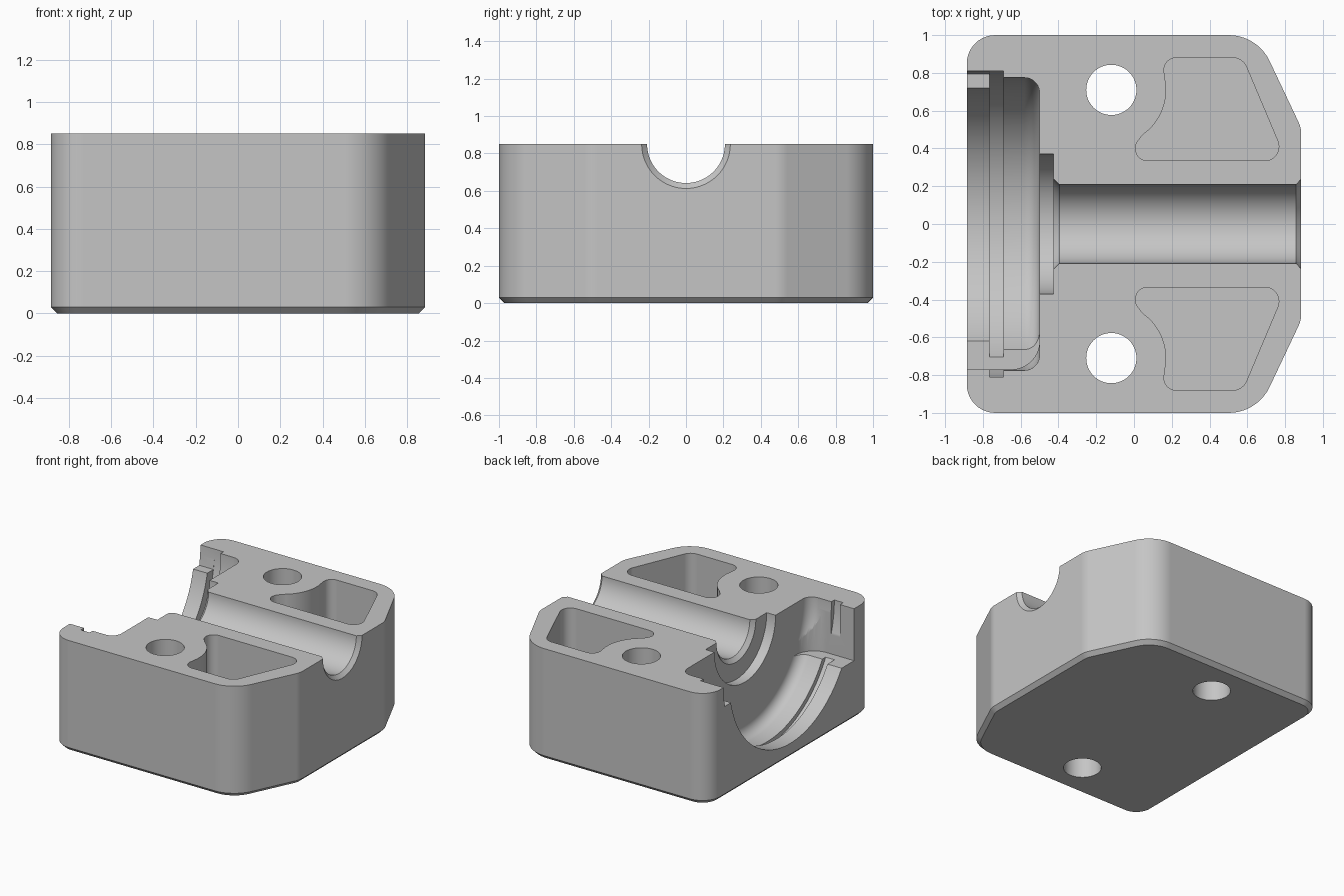
import bpy, bmesh, math
from mathutils import Vector, Matrix

if "Cube" in bpy.data.objects:
    bpy.data.objects.remove(bpy.data.objects["Cube"], do_unlink=True)

TOP = 0.85  # split plane, also the height of the bore axis

grey = bpy.data.materials.new("machined grey")
grey.use_nodes = True
grey.diffuse_color = (0.56, 0.56, 0.56, 1)
grey.node_tree.nodes["Principled BSDF"].inputs["Base Color"].default_value = (0.56, 0.56, 0.56, 1)


def rounded(corners, steps=10):
    """Outline from (x, y, radius) corners, each replaced by a tangent arc."""
    out = []
    n = len(corners)
    for i, (x, y, r) in enumerate(corners):
        p = Vector((x, y))
        if r == 0:
            out.append(p)
            continue
        a = (Vector(corners[i - 1][:2]) - p).normalized()
        b = (Vector(corners[(i + 1) % n][:2]) - p).normalized()
        half = a.angle(b) / 2
        centre = p + (a + b).normalized() * (r / math.sin(half))
        start = p + a * (r / math.tan(half)) - centre
        end = p + b * (r / math.tan(half)) - centre
        sweep = math.atan2(start.x * end.y - start.y * end.x, start.dot(end))
        for k in range(steps + 1):
            out.append(centre + Matrix.Rotation(sweep * k / steps, 2) @ start)
    return out


def finish(name, bm):
    bmesh.ops.recalc_face_normals(bm, faces=bm.faces)
    mesh = bpy.data.meshes.new(name)
    bm.to_mesh(mesh)
    bm.free()
    mesh.materials.append(grey)
    ob = bpy.data.objects.new(name, mesh)
    bpy.context.collection.objects.link(ob)
    return ob


def prism(name, outline, low, high, chamfer=0, along_x=False):
    """Extrude an outline along z, or a (y, z) outline along x."""
    bm = bmesh.new()
    place = (lambda p, h: (h, p[0], p[1])) if along_x else (lambda p, h: (p[0], p[1], h))
    base = bm.faces.new([bm.verts.new(place(p, low)) for p in outline])
    rim = list(base.edges)
    grown = bmesh.ops.extrude_face_region(bm, geom=[base], use_keep_orig=True)
    shift = Vector(place((0, 0), high - low))
    bmesh.ops.translate(bm, vec=shift, verts=[v for v in grown["geom"] if isinstance(v, bmesh.types.BMVert)])
    bmesh.ops.recalc_face_normals(bm, faces=bm.faces)
    if chamfer:
        bmesh.ops.bevel(bm, geom=rim, offset=chamfer, segments=1, affect='EDGES')
    return finish(name, bm)


def revolve(name, profile, segments=96):
    """Solid of revolution around the bore axis from (x, radius) points."""
    bm = bmesh.new()
    rings = []
    for x, r in profile:
        ring = []
        for k in range(segments):
            a = (k + 0.5) * math.tau / segments
            ring.append(bm.verts.new((x, r * math.cos(a), TOP + r * math.sin(a))))
        rings.append(ring)
    for low, high in zip(rings, rings[1:]):
        for k in range(segments):
            j = (k + 1) % segments
            bm.faces.new((low[k], low[j], high[j], high[k]))
    bm.faces.new(rings[0])
    bm.faces.new(rings[-1])
    return finish(name, bm)


# Block with rounded left corners, slanted right corners and a bottom chamfer
half = [(0.885, 0.51, 0.15), (0.653, 1, 0.24), (-0.885, 1, 0.15)]
body = prism("housing_half", rounded(half + [(x, -y, r) for x, y, r in reversed(half)]), 0, TOP, 0.03)

# Stepped bore with seal groove, filleted chamber and chamfered shaft channel
fillet = [(-0.58 + 0.08 * math.sin(a), 0.695 + 0.08 * math.cos(a))
          for a in [math.pi / 2 * k / 10 for k in range(11)]]
bore = [(-0.95, 0.736), (-0.765, 0.736), (-0.765, 0.81), (-0.69, 0.81), (-0.69, 0.775)]
bore += fillet
bore += [(-0.5, 0.37), (-0.425, 0.37), (-0.425, 0.238), (-0.395, 0.208),
         (0.857, 0.208), (0.885, 0.237), (0.95, 0.305)]
cutters = [revolve("bore_cutter", bore)]

# Deep side shelf and the lowered lip opposite it
shelf = rounded([(-0.95, 0, 0), (-0.95, -0.77, 0), (-0.5, -0.77, 0.15), (-0.5, 0, 0)])
cutters.append(prism("shelf_cutter", shelf, 0.452, 1))
lip = [(0, 0.70), (0.795, 0.70), (0.806, 0.775), (0.81, 0.85), (0.81, 1), (0, 1)]
cutters.append(prism("lip_cutter", lip, -0.95, -0.73, along_x=True))

# Bolt holes and lightening pockets on both sides
HOLE = Vector((-0.12, 0.71))


def arc(radius, start, end, steps):
    return [HOLE + radius * Vector((math.cos(a), math.sin(a)))
            for a in [start + (end - start) * k / steps for k in range(steps + 1)]]


hole = arc(0.133, 0, math.tau, 48)[:-1]
# Pocket wall runs concentric with the hole, then blends into the corners
wall = [(p.x, p.y, 0) for p in arc(0.29, math.radians(12), math.radians(-55), 14)]
pocket = rounded([(0.15, 0.88, 0.065)] + wall + [(-0.06, 0.335, 0.065), (0.805, 0.335, 0.075), (0.575, 0.88, 0.08)])
for side in (1, -1):
    for name, shape, low in (("hole_cutter", hole, -0.1), ("pocket_cutter", pocket, 0.2)):
        cutters.append(prism(name, [(p.x, p.y * side) for p in shape], low, 1))

# Cut everything out of the block
bpy.context.view_layer.objects.active = body
body.select_set(True)
for cutter in cutters:
    cutter.hide_render = True
    mod = body.modifiers.new("cut", 'BOOLEAN')
    mod.operation = 'DIFFERENCE'
    mod.solver = 'EXACT'
    mod.object = cutter
    bpy.ops.object.modifier_apply(modifier=mod.name)
    bpy.data.objects.remove(cutter, do_unlink=True)

# Smooth round walls, crisp machined edges
bpy.ops.object.select_all(action='DESELECT')
body.select_set(True)
bpy.context.view_layer.objects.active = body
bpy.ops.object.shade_smooth_by_angle(angle=math.radians(25))
normals = body.modifiers.new("even normals", 'WEIGHTED_NORMAL')
normals.keep_sharp = True
